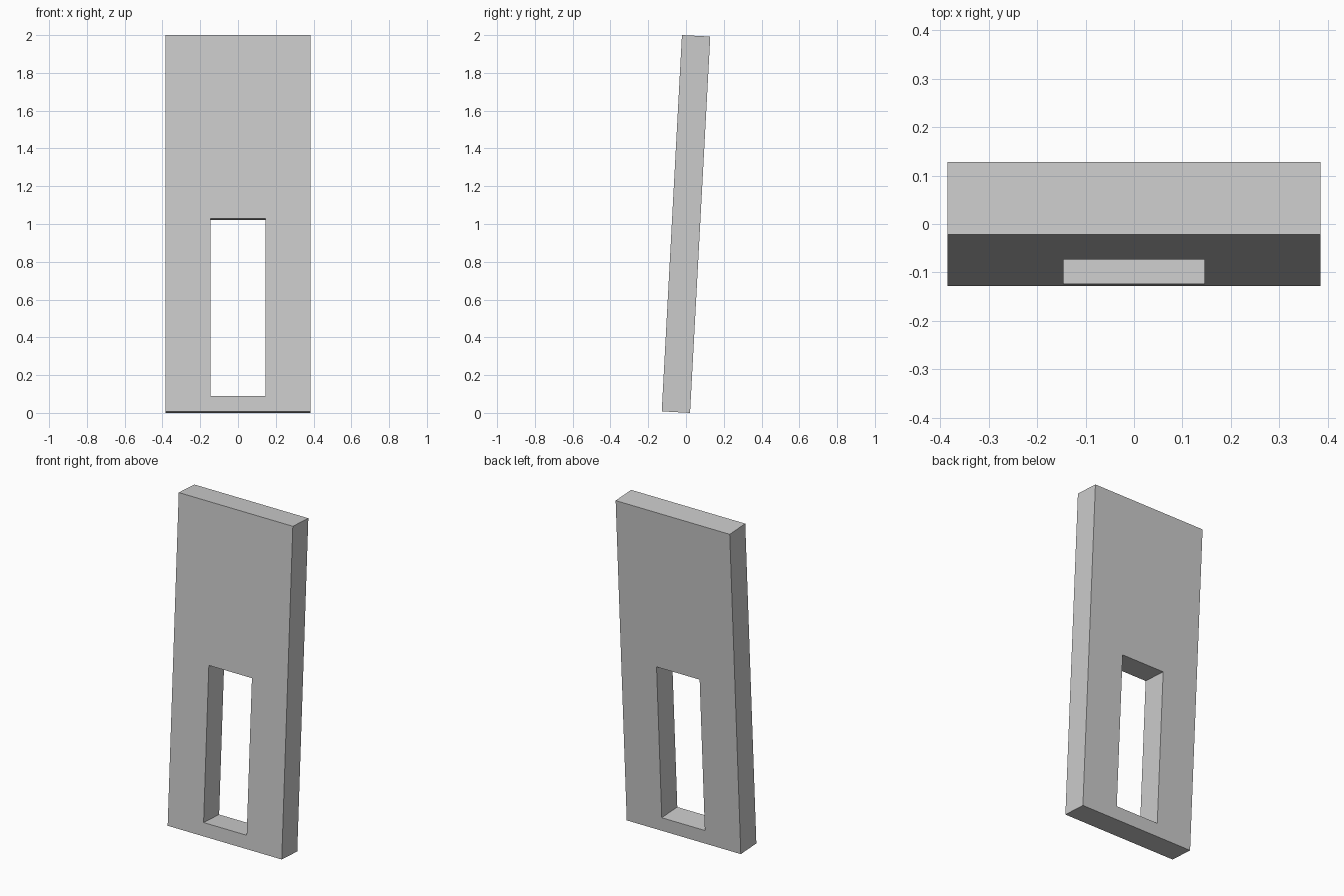
import bpy, bmesh, math
from mathutils import Matrix, Vector

if "Cube" in bpy.data.objects:
    bpy.data.objects.remove(bpy.data.objects["Cube"])

TILT = math.atan(0.107 / 1.992)
HALF_W, LENGTH, THICK = 0.385, 1.995, 0.15
HOLE_HALF_W, HOLE_BOTTOM, HOLE_TOP = 0.1455, 0.082, 1.023


def rect(bm, half_w, z0, z1):
    corners = ((-half_w, z0), (half_w, z0), (half_w, z1), (-half_w, z1))
    return [bm.verts.new((x, 0, z)) for x, z in corners]


# Front face: a frame of four quads around the opening
bm = bmesh.new()
outer = rect(bm, HALF_W, 0, LENGTH)
inner = rect(bm, HOLE_HALF_W, HOLE_BOTTOM, HOLE_TOP)
for i in range(4):
    j = (i + 1) % 4
    bm.faces.new((outer[i], outer[j], inner[j], inner[i]))

# Give the slab its thickness towards the back
ext = bmesh.ops.extrude_face_region(bm, geom=bm.faces[:], use_keep_orig=True)
back = [v for v in ext["geom"] if isinstance(v, bmesh.types.BMVert)]
bmesh.ops.translate(bm, verts=back, vec=(0, THICK, 0))
bmesh.ops.recalc_face_normals(bm, faces=bm.faces[:])

# Lean backwards, then centre in y and stand on the ground
bmesh.ops.rotate(bm, verts=bm.verts[:], cent=(0, 0, 0),
                 matrix=Matrix.Rotation(-TILT, 3, 'X'))
ys = [v.co.y for v in bm.verts]
zs = [v.co.z for v in bm.verts]
bmesh.ops.translate(bm, verts=bm.verts[:],
                    vec=Vector((0, -(min(ys) + max(ys)) / 2, -min(zs))))

mesh = bpy.data.meshes.new("leaning_slab")
bm.to_mesh(mesh)
bm.free()
slab = bpy.data.objects.new("leaning_slab", mesh)
bpy.context.collection.objects.link(slab)
